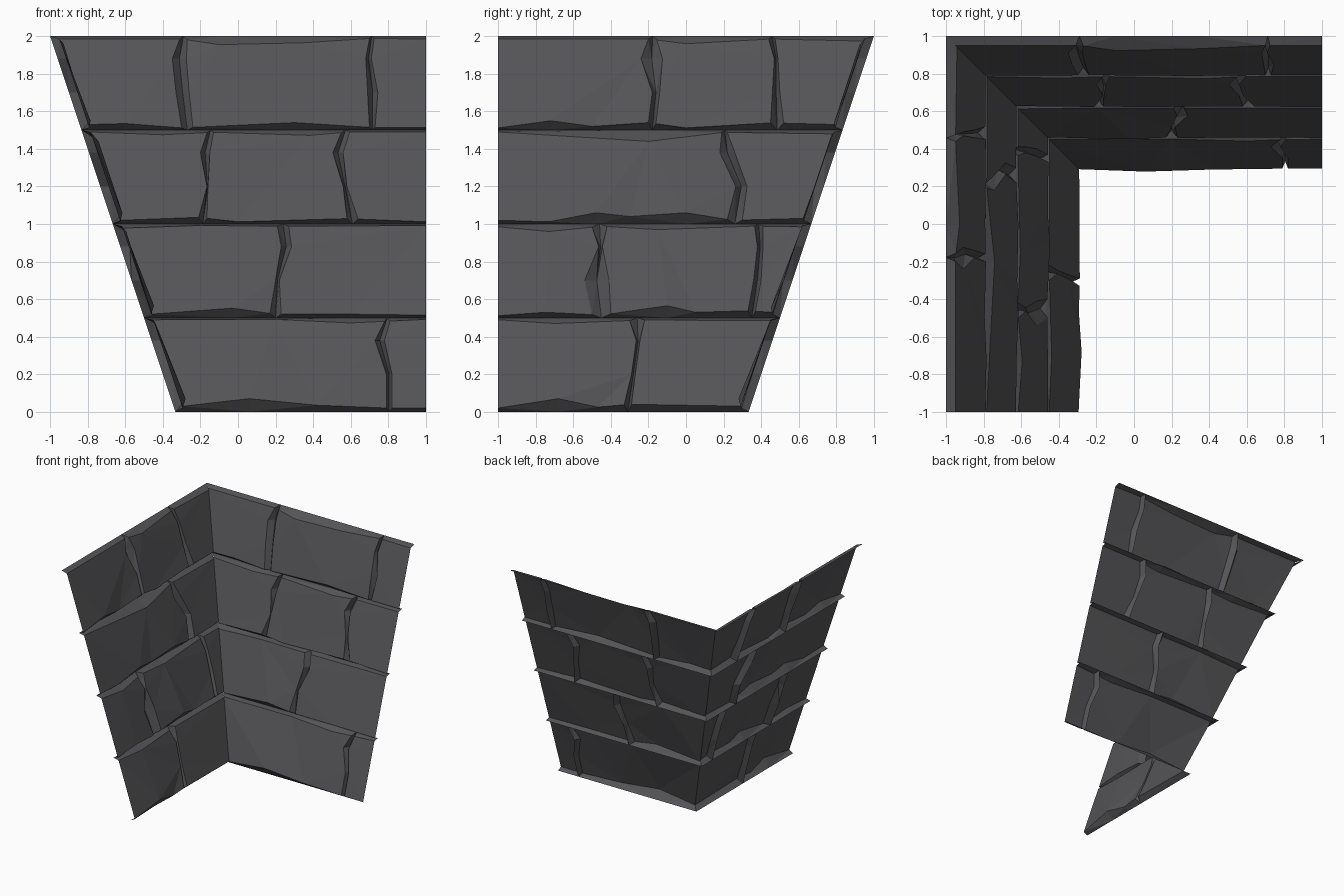
import bpy, bmesh

if "Cube" in bpy.data.objects:
    bpy.data.objects.remove(bpy.data.objects["Cube"])

# Two leaning stone walls that meet in a mitred inner corner, four courses each.
COURSE = 0.5
LEVELS = (1.0, 0.76, 0.4, 0.0)      # heights of joint points inside a course

stone = bpy.data.materials.new("dark_grey_stone")
stone.diffuse_color = (0.09, 0.09, 0.096, 1)
stone.use_nodes = True
stone.node_tree.nodes["Principled BSDF"].inputs["Base Color"].default_value = stone.diffuse_color

# Vertical joints per course, from the bottom: (left lip, right lip) from top to bottom
BACK_JOINTS = [
    [[(.78, .81), (.73, .78), (.79, .82), (.79, .82)]],
    [[(.21, .27), (.23, .285), (.20, .22), (.17, .23)]],
    [[(-.165, -.13), (-.20, -.15), (-.165, -.17 + .01), (-.21, -.165)],
     [(.55, .595), (.505, .56), (.56, .58), (.58, .64)]],
    [[(-.31, -.27), (-.35, -.275), (-.33, -.26), (-.30, -.24)],
     [(.70, .725), (.68, .71), (.69, .745), (.70, .73)]],
]
LEFT_JOINTS = [
    [[(-.30, -.22), (-.265, -.245), (-.29, -.27), (-.33, -.29)]],
    [[(-.50, -.42), (-.465, -.445), (-.54, -.41), (-.50, -.40)],
     [(.365, .41), (.38, .41), (.36, .40), (.33, .37)]],
    [[(.19, .22), (.18, .26), (.265, .325), (.22, .30)]],
    [[(-.20, -.155), (-.24, -.125), (-.18, -.14), (-.20, -.16)],
     [(.44, .475), (.47, .49), (.46, .50), (.45, .52)]],
]
# Chipped long edges per course: (position, bevel height)
BACK_BOTTOM = [
    [(-.3, .03), (.06, .07), (.42, .035), (.8, .02), (1, .02)],
    [(-.44, .02), (-.03, .052), (.2, .02), (.6, .02), (1, .015)],
    [(-.62, .02), (-.25, .04), (0, .012), (.55, .03), (1, .012)],
    [(-.8, .03), (-.6, .035), (-.3, .012), (.3, .04), (.7, .015), (1, .015)],
]
BACK_TOP = [
    [(-.45, .01), (.2, .008), (.6, .027), (1, .008)],
    [(-.6, .022), (-.2, .008), (.25, .012), (1, .008)],
    [(-.75, .01), (-.4, .025), (-.1, .01), (.38, .028), (.6, .01), (1, .01)],
    [(-.95, .015), (-.3, .015), (-.1, .045), (.35, .035), (.7, .012), (1, .015)],
]
LEFT_BOTTOM = [
    [(-1, .02), (-.68, .07), (-.47, .025), (-.3, .04), (.3, .03)],
    [(-1, .012), (-.75, .03), (-.45, .015), (-.1, .065), (.05, .03), (.3, .04), (.45, .03)],
    [(-1, .02), (-.73, .012), (-.48, .06), (-.3, .04), (0, .06), (.25, .02), (.6, .03)],
    [(-1, .012), (-.72, .05), (-.5, .02), (-.2, .04), (0, .012), (.4, .04), (.8, .03)],
]
LEFT_TOP = [
    [(-1, .01), (-.7, .03), (-.2, .01), (.45, .015)],
    [(-1, .015), (-.73, .04), (-.45, .012), (-.15, .03), (.3, .01), (.6, .015)],
    [(-1, .01), (-.2, .06), (.2, .012), (.75, .02)],
    [(-1, .015), (-.2, .015), (0, .04), (.45, .015), (.9, .025)],
]


def sample(table, u):
    """Piecewise linear lookup."""
    if u <= table[0][0]:
        return table[0][1]
    for (a, va), (b, vb) in zip(table, table[1:]):
        if u <= b:
            return va + (vb - va) * (u - a) / (b - a)
    return table[-1][1]


def depth(z):
    """Distance of the groove plane from the middle at height z."""
    return 1 / 3 + z / 3


def protrusion(bevel):
    return 0.045 + 0.65 * max(0, bevel - 0.02)


def brick(bm, z0, left, right, bottom, top, place):
    """One chipped stone: lip outline, face, and bevels down to the grooves."""
    z1 = z0 + COURSE
    ring = []                        # (lip point, groove point, bevel to the next)

    def edge_point(u, low, bevel_on, groove_u=None):
        h = sample(bottom if low else top, u)
        z = z0 + h if low else z1 - h
        zg = z0 if low else z1
        d = depth(z) - protrusion(h)
        gu = u if groove_u is None else groove_u
        if u == -9:                  # mitred inner corner
            u, gu = -d, -depth(zg)
        ring.append(((u, d, z), (gu, depth(zg), zg), bevel_on))

    def middle(pair, t, side):
        z = z0 + COURSE * t
        ring.append(((pair[side], depth(z) - 0.05, z),
                     (sum(pair) / 2, depth(z), z), True))

    l_top, l_bot = (left[0][1], left[-1][1]) if left else (-9, -9)
    r_top, r_bot = (right[0][0], right[-1][0]) if right else (1, 1)
    mean = lambda s, i: sum(s[i]) / 2 if s else None
    l_in_bot = l_bot if left else -depth(z0)
    l_in_top = l_top if left else -depth(z1)

    edge_point(l_bot, True, True, mean(left, -1))
    for u, h in bottom:
        if l_in_bot + .09 < u < r_bot - .06:
            edge_point(u, True, True)
    edge_point(r_bot, True, bool(right), mean(right, -1))
    if right:
        for i in (2, 1):
            middle(right[i], LEVELS[i], 0)
    edge_point(r_top, False, True, mean(right, 0))
    for u, h in reversed(top):
        if l_in_top + .09 < u < r_top - .06:
            edge_point(u, False, True)
    edge_point(l_top, False, bool(left), mean(left, 0))
    if left:
        for i in (1, 2):
            middle(left[i], LEVELS[i], 1)

    lips = [bm.verts.new(place(*p[0])) for p in ring]
    grooves = [bm.verts.new(place(*p[1])) for p in ring]
    bm.faces.new(lips)
    for i, p in enumerate(ring):
        j = (i + 1) % len(ring)
        if p[2]:
            bm.faces.new((grooves[i], grooves[j], lips[j], lips[i]))


def build_wall(name, joints, bottoms, tops, place, flip):
    for c in range(4):
        bm = bmesh.new()
        sides = [None] + joints[c] + [None]
        for a, b in zip(sides, sides[1:]):
            brick(bm, c * COURSE, a, b, bottoms[c], tops[c], place)
        bmesh.ops.remove_doubles(bm, verts=bm.verts, dist=0.0005)
        bmesh.ops.triangulate(bm, faces=bm.faces)
        if flip:
            bmesh.ops.reverse_faces(bm, faces=bm.faces)
        mesh = bpy.data.meshes.new(f"{name}_course_{c + 1}")
        bm.to_mesh(mesh)
        bm.free()
        mesh.materials.append(stone)
        bpy.context.collection.objects.link(bpy.data.objects.new(mesh.name, mesh))


# Back wall runs along x
build_wall("back_wall", BACK_JOINTS, BACK_BOTTOM, BACK_TOP,
           lambda u, d, z: (u, d, z), False)

# Left wall runs along y: the same system mirrored about the corner diagonal
mirror_edge = lambda rows: [[(-y, h) for y, h in reversed(r)] for r in rows]
left_joints = [[[(-b, -a) for a, b in j] for j in reversed(r)] for r in LEFT_JOINTS]
build_wall("left_wall", left_joints, mirror_edge(LEFT_BOTTOM), mirror_edge(LEFT_TOP),
           lambda u, d, z: (-d, -u, z), True)
